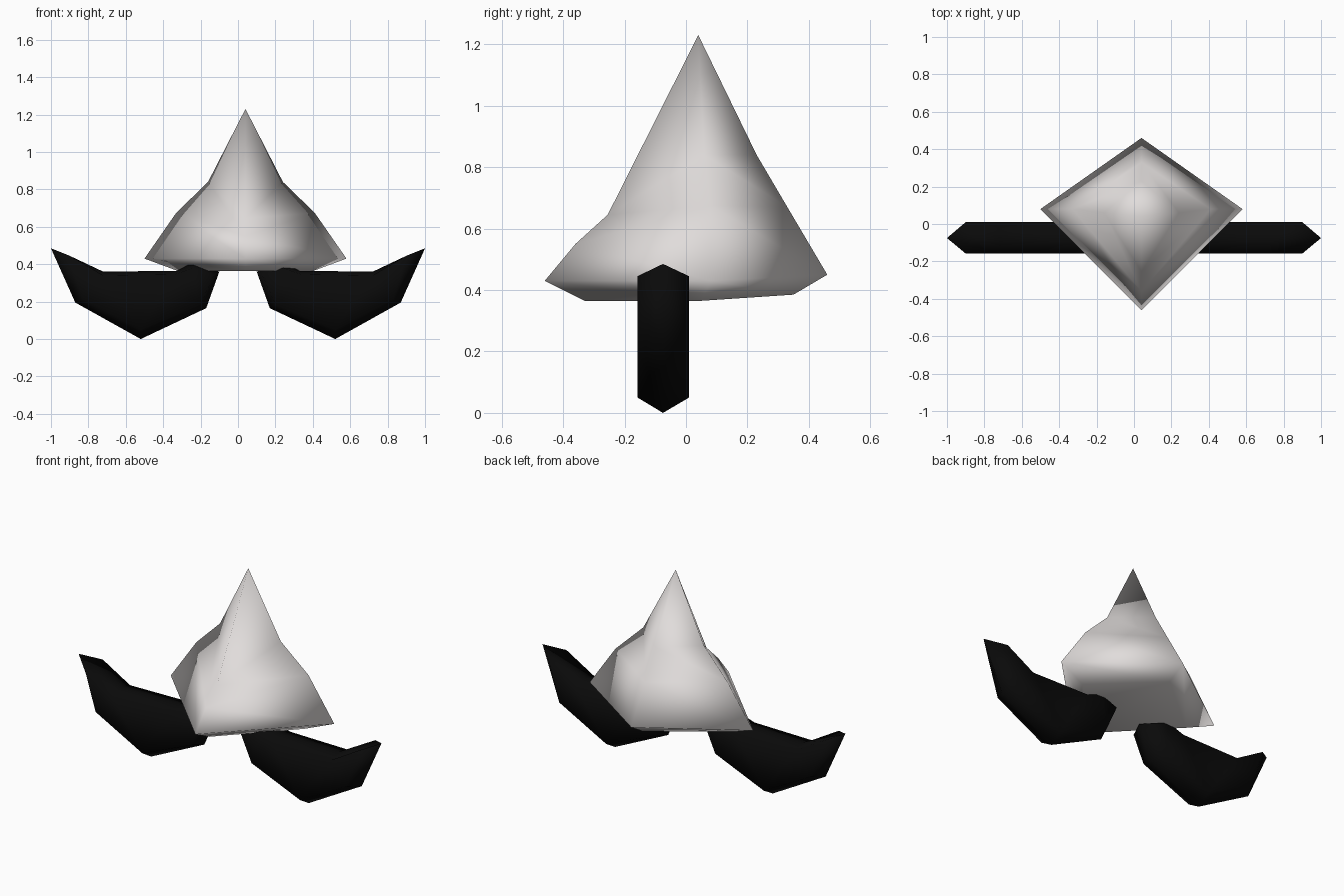
import bpy, bmesh

if "Cube" in bpy.data.objects:
    bpy.data.objects.remove(bpy.data.objects["Cube"])


def material(name, rgb):
    m = bpy.data.materials.new(name)
    m.diffuse_color = (*rgb, 1)
    m.use_nodes = True
    m.node_tree.nodes["Principled BSDF"].inputs["Base Color"].default_value = m.diffuse_color
    return m


def loft(name, rings, mat, tip=None):
    """Skin a stack of closed rings; close the ends with a tip point or a cap."""
    bm = bmesh.new()
    loops = [[bm.verts.new(p) for p in r] for r in rings]
    n = len(rings[0])
    for a, b in zip(loops, loops[1:]):
        for i in range(n):
            j = (i + 1) % n
            bm.faces.new((a[i], a[j], b[j], b[i]))
    if tip:
        t = bm.verts.new(tip)
        for i in range(n):
            bm.faces.new((t, loops[0][(i + 1) % n], loops[0][i]))
    else:
        bm.faces.new(loops[0])
    bm.faces.new(loops[-1])
    bmesh.ops.triangulate(bm, faces=[f for f in bm.faces if len(f.verts) > 4])
    bmesh.ops.recalc_face_normals(bm, faces=bm.faces[:])
    me = bpy.data.meshes.new(name)
    bm.to_mesh(me)
    bm.free()
    for p in me.polygons:
        p.use_smooth = True
    me.materials.append(mat)
    ob = bpy.data.objects.new(name, me)
    bpy.context.collection.objects.link(ob)
    return ob


pale = material("pale grey", (0.75, 0.72, 0.71))
black = material("black", (0.003, 0.003, 0.003))

# Nose: diamond rings given as front (y, z), side (half width, y, z), back (y, z)
CX = 0.04
levels = [
    ((-0.255, 0.645), (0.20, 0.06, 0.84), (0.23, 0.84)),
    ((-0.36, 0.55), (0.37, 0.08, 0.675), (0.33, 0.67)),
    ((-0.46, 0.43), (0.54, 0.08, 0.43), (0.46, 0.45)),
    ((-0.33, 0.365), (0.365, 0.05, 0.365), (0.35, 0.385)),
]
rings = [[(CX, f[0], f[1]), (CX + s[0], s[1], s[2]),
          (CX, b[0], b[1]), (CX - s[0], s[1], s[2])] for f, s, b in levels]
loft("nose", rings, pale, tip=(CX, 0.04, 1.23))

# Moustache halves: a wide middle outline between two narrower side outlines (x, z)
middle = [(0.10, 0.36), (0.24, 0.41), (0.33, 0.365), (0.72, 0.36),
          (1.0, 0.485), (0.87, 0.195), (0.52, 0.0), (0.17, 0.165)]
side = [(0.13, 0.34), (0.24, 0.38), (0.34, 0.345), (0.72, 0.34),
        (0.90, 0.445), (0.83, 0.215), (0.52, 0.05), (0.20, 0.185)]
for label, sx in (("right", 1), ("left", -1)):
    slices = [[(sx * x, y, z) for x, z in outline]
              for outline, y in ((side, -0.158), (middle, -0.075), (side, 0.01))]
    loft("moustache_" + label, slices, black)
